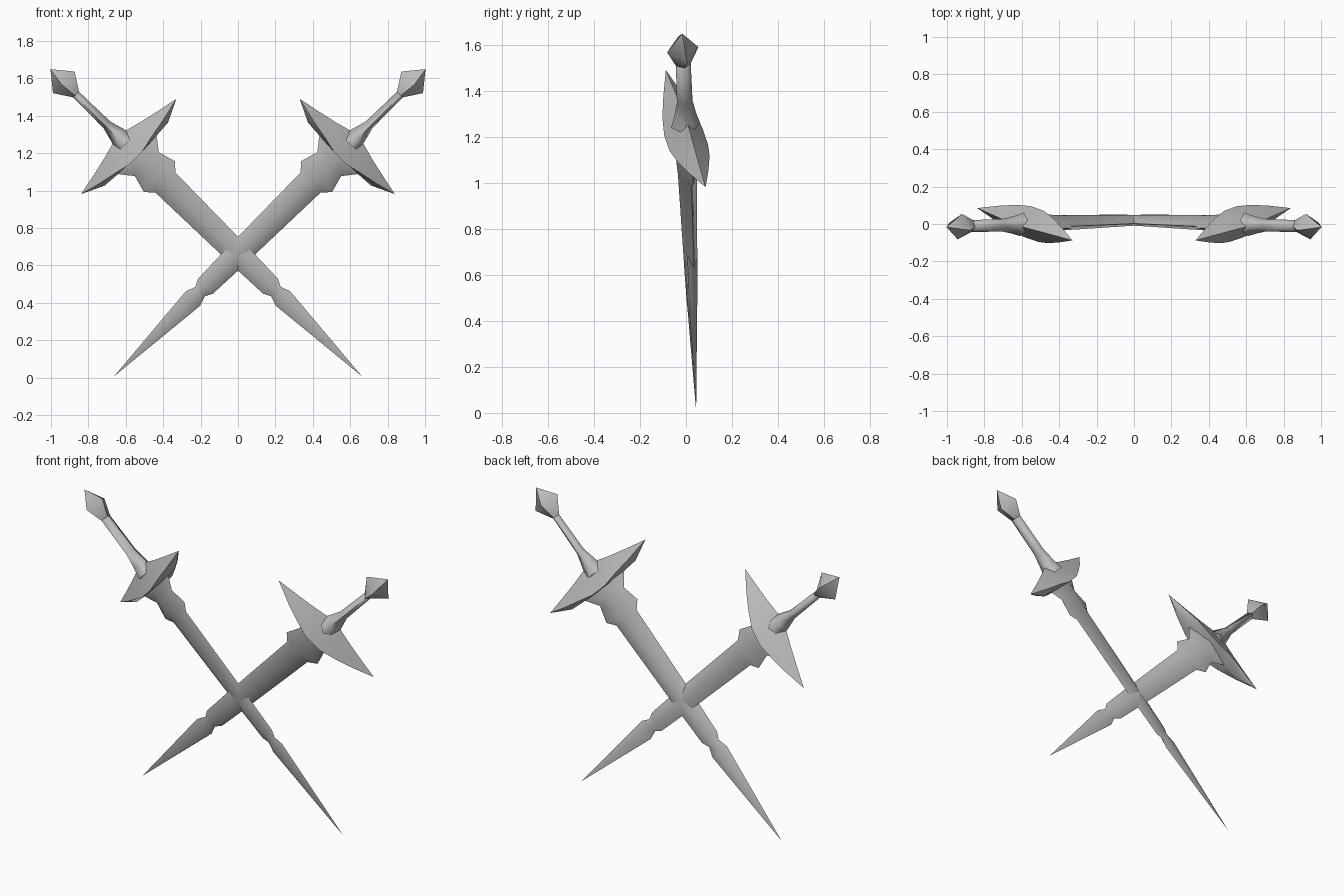
import bpy, bmesh, math
from mathutils import Vector

cube = bpy.data.objects.get("Cube")
if cube:
    bpy.data.objects.remove(cube, do_unlink=True)

steel = bpy.data.materials.new("grey_steel")
steel.use_nodes = True
colour = (0.5, 0.5, 0.5, 1)
steel.diffuse_color = colour
steel.node_tree.nodes["Principled BSDF"].inputs["Base Color"].default_value = colour

ROLL = math.radians(13.5)
R2 = math.sqrt(0.5)


def place(s, t, d):
    """Sword space (along, across, depth) to the leaning, rolled pose."""
    across = t * math.cos(ROLL) + d * math.sin(ROLL) - 0.007 * s
    y = 0.02 - 0.026 * s + d * math.cos(ROLL) - t * math.sin(ROLL)
    return Vector(((s - across) * R2, y, 0.66 + (s + across) * R2))


def loft(name, rings, angle):
    """Skin four-cornered rings, then mirror the part to the other sword."""
    bm = bmesh.new()
    loops = [[bm.verts.new(place(*p)) for p in ring] for ring in rings]
    for a, b in zip(loops, loops[1:]):
        for i in range(4):
            j = (i + 1) % 4
            bm.faces.new((a[i], a[j], b[j], b[i]))
    bm.faces.new(loops[0])
    bm.faces.new(loops[-1])
    bmesh.ops.remove_doubles(bm, verts=bm.verts, dist=0.0005)
    bmesh.ops.recalc_face_normals(bm, faces=bm.faces)
    mesh = bpy.data.meshes.new(name)
    bm.to_mesh(mesh)
    bm.free()
    mesh.materials.append(steel)
    ob = bpy.data.objects.new(name, mesh)
    bpy.context.collection.objects.link(ob)
    bpy.ops.object.select_all(action='DESELECT')
    ob.select_set(True)
    bpy.context.view_layer.objects.active = ob
    bpy.ops.object.shade_smooth_by_angle(angle=math.radians(angle))
    mirror = ob.modifiers.new("other_sword", 'MIRROR')
    mirror.use_mirror_merge = False


def diamonds(stations):
    return [[(s, w, 0), (s, 0, d), (s, -w, 0), (s, 0, -d)] for s, w, d in stations]


# Blade: tip, notch, long taper, stepped shoulders
loft("blade", diamonds([
    (-0.93, 0, 0), (-0.34, 0.056, 0.02), (-0.285, 0.037, 0.022),
    (-0.245, 0.058, 0.024), (-0.05, 0.065, 0.029), (0.545, 0.078, 0.042),
    (0.59, 0.12, 0.045), (0.685, 0.093, 0.05), (0.755, 0.149, 0.05),
    (0.81, 0.11, 0.04)]), 60)

# Handle: flared collar and slim grip
loft("handle", diamonds([
    (0.84, 0.07, 0.065), (0.90, 0.05, 0.05),
    (0.985, 0.026, 0.035), (1.22, 0.022, 0.033)]), 95)

# Pommel: faceted, pointed end
loft("pommel", diamonds([
    (1.215, 0.022, 0.033), (1.308, 0.084, 0.07), (1.408, 0, 0)]), 60)

# Guard: across, lower edge, widest line, upper edge, half depth
half = [(0.37, 0.82, 0.82, 0.82, 0), (0.245, 0.762, 0.79, 0.845, 0.042),
        (0.14, 0.755, 0.77, 0.868, 0.072), (0.05, 0.75, 0.75, 0.892, 0.086)]
sections = half + [(-t, *rest) for t, *rest in reversed(half)]
loft("guard", [[(hi, t, 0), (mid, t, d), (lo, t, 0), (mid, t, -d)]
               for t, lo, mid, hi, d in sections], 60)
